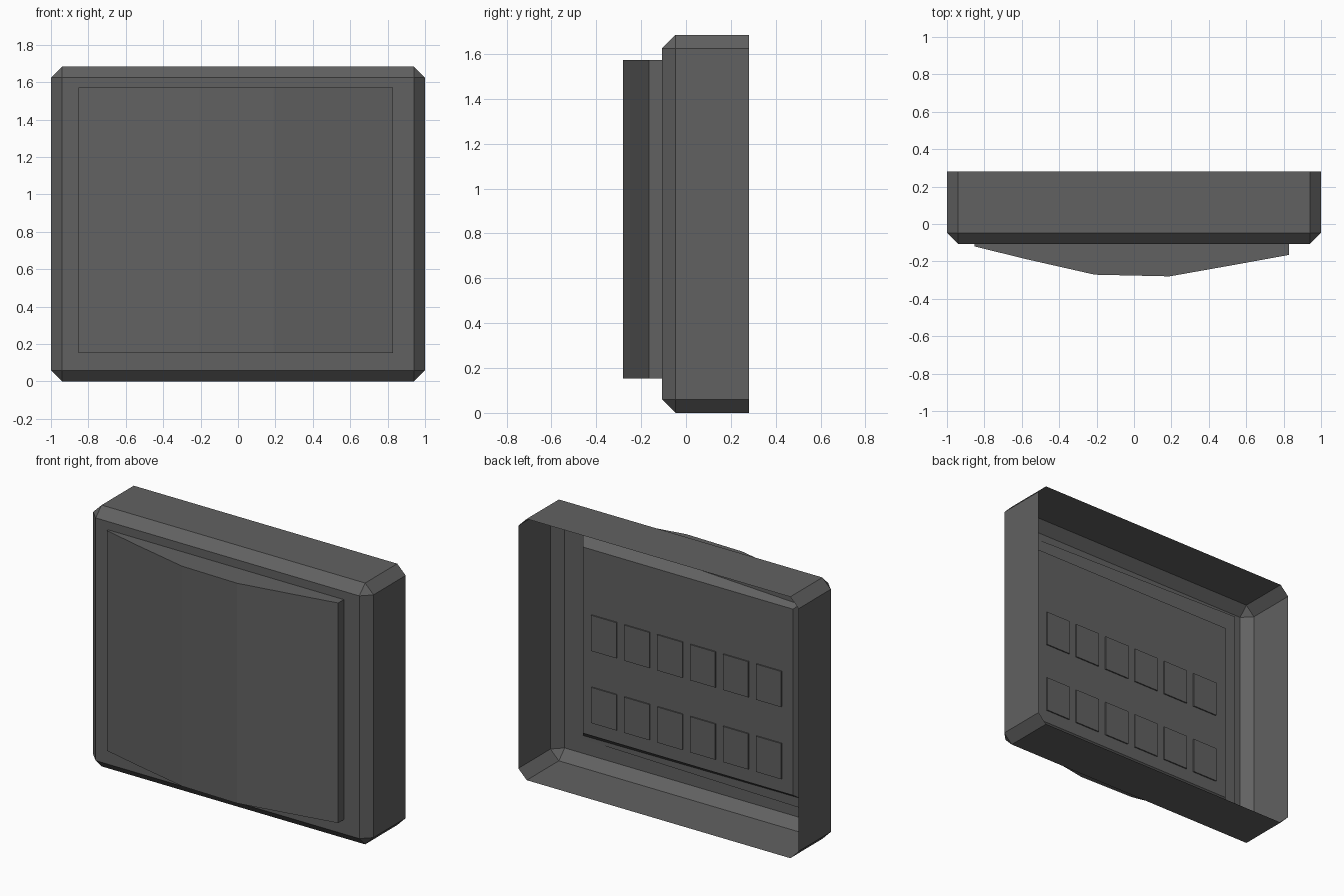
import bpy, bmesh

if "Cube" in bpy.data.objects:
    bpy.data.objects.remove(bpy.data.objects["Cube"])

# Dark grey finish shared by all parts
dark = bpy.data.materials.new("dark_grey")
dark.diffuse_color = (0.12, 0.12, 0.12, 1)
dark.use_nodes = True
dark.node_tree.nodes["Principled BSDF"].inputs["Base Color"].default_value = dark.diffuse_color


def finish(name, bm):
    bmesh.ops.recalc_face_normals(bm, faces=bm.faces)
    mesh = bpy.data.meshes.new(name)
    bm.to_mesh(mesh)
    bm.free()
    mesh.materials.append(dark)
    obj = bpy.data.objects.new(name, mesh)
    bpy.context.collection.objects.link(obj)
    return obj


def box(x0, x1, y0, y1, z0, z1):
    bm = bmesh.new()
    bmesh.ops.create_cube(bm, size=1)
    for v in bm.verts:
        v.co = ((x0 + x1) / 2 + v.co.x * (x1 - x0),
                (y0 + y1) / 2 + v.co.y * (y1 - y0),
                (z0 + z1) / 2 + v.co.z * (z1 - z0))
    return bm


# Casing: chamfered sheet box, open at the back
bm = box(-1, 1, -0.107, 0.28, 0, 1.685)
back = [f for f in bm.faces if f.calc_center_median().y > 0.27]
bmesh.ops.delete(bm, geom=back, context='FACES_ONLY')
bmesh.ops.bevel(bm, geom=[e for e in bm.edges if not e.is_boundary],
                offset=0.06, offset_type='OFFSET', segments=1,
                profile=0.5, affect='EDGES')
finish("casing", bm)

# Bowed front panel, turned slightly and pushed through the casing front
profile = [(-0.852, -0.05), (-0.852, -0.12), (-0.58, -0.187), (-0.21, -0.271),
           (0.19, -0.28), (0.55, -0.216), (0.83, -0.165), (0.83, -0.1068)]
bm = bmesh.new()
face = bm.faces.new([bm.verts.new((x, y, 0.153)) for x, y in profile])
ext = bmesh.ops.extrude_face_region(bm, geom=[face], use_keep_orig=True)
for v in ext["geom"]:
    if isinstance(v, bmesh.types.BMVert):
        v.co.z = 1.572
finish("front_panel", bm)

# Inner plate with sloped edges, facing the open back
plate_y = -0.02
bm = box(-0.81, 0.81, -0.107, plate_y, 0.175, 1.505)
for v in bm.verts:
    if v.co.y > -0.05:
        v.co.x *= 0.75 / 0.81
        v.co.z = 0.84 + (v.co.z - 0.84) * 0.60 / 0.665
finish("inner_plate", bm)

# Two rows of six thin square pads on the plate
for row, z in enumerate((0.44, 0.905)):
    for col in range(6):
        x = -0.58 + col * 0.235
        finish(f"pad_{row}_{col}",
               box(x - 0.09, x + 0.09, plate_y - 0.01, plate_y + 0.008,
                   z - 0.115, z + 0.115))
